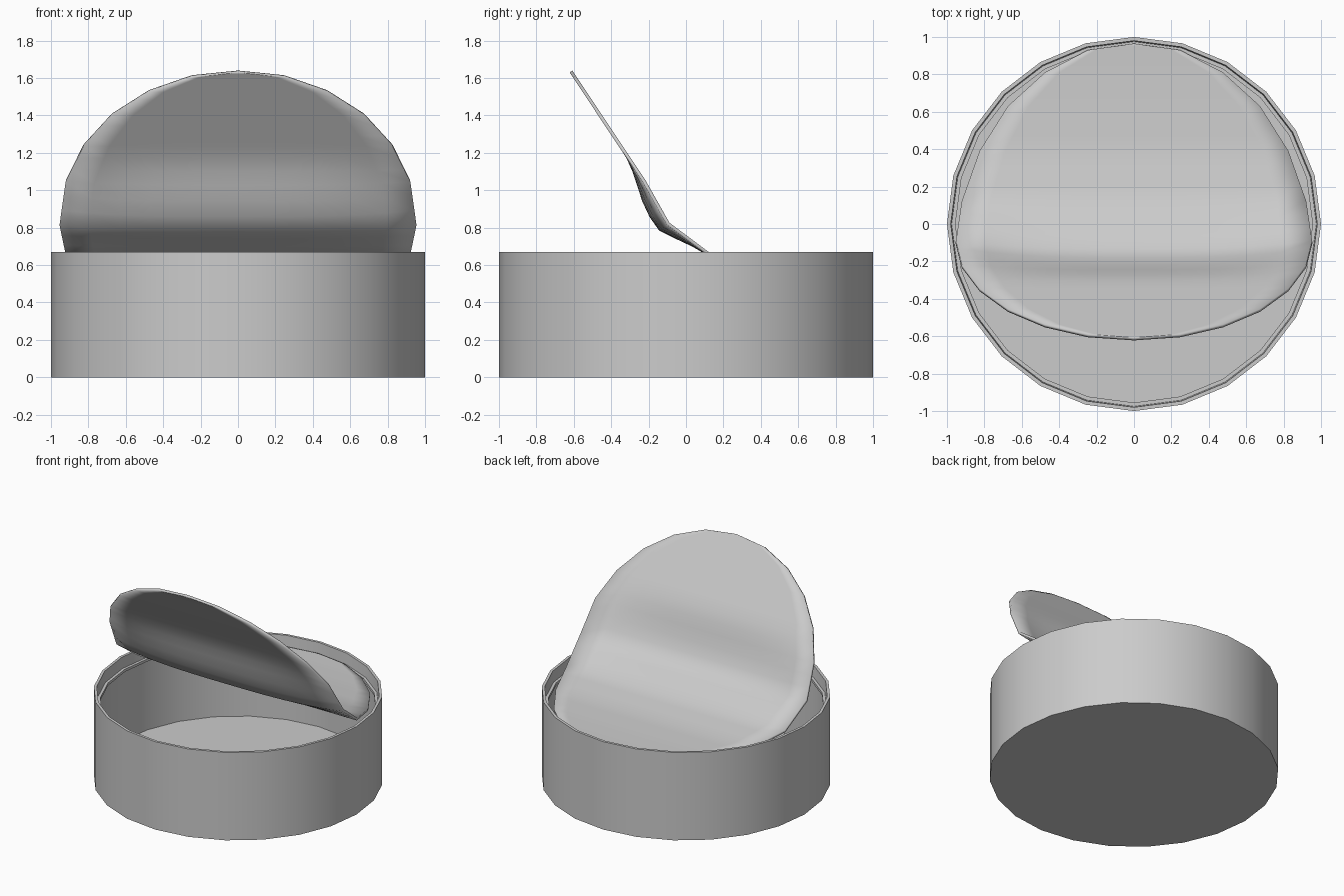
import bpy, bmesh
from math import sin, cos, pi

if "Cube" in bpy.data.objects:
    bpy.data.objects.remove(bpy.data.objects["Cube"])

SIDES = 24


def make_object(name, verts, faces):
    me = bpy.data.meshes.new(name)
    me.from_pydata(verts, [], faces)
    bm = bmesh.new()
    bm.from_mesh(me)
    bmesh.ops.remove_doubles(bm, verts=bm.verts, dist=1e-5)
    bmesh.ops.recalc_face_normals(bm, faces=bm.faces)
    bm.to_mesh(me)
    bm.free()
    ob = bpy.data.objects.new(name, me)
    bpy.context.collection.objects.link(ob)
    return ob


def shade(ob):
    bpy.ops.object.select_all(action='DESELECT')
    ob.select_set(True)
    bpy.context.view_layer.objects.active = ob
    bpy.ops.object.shade_smooth_by_angle(angle=0.52)


def lathe(name, profile):
    n = len(profile)
    verts = [(r * sin(2 * pi * i / SIDES), r * cos(2 * pi * i / SIDES), z)
             for i in range(SIDES) for r, z in profile]
    faces = [(i * n + j, (i + 1) % SIDES * n + j,
              (i + 1) % SIDES * n + j + 1, i * n + j + 1)
             for i in range(SIDES) for j in range(n - 1)]
    return make_object(name, verts, faces)


# Can body: outer wall, rim, inner ledge where the lid was torn, floor
body = lathe("can_body", [
    (0, 0), (1, 0), (1, .67), (.98, .67), (.975, .585), (.955, .585),
    (.955, .565), (.975, .565), (.975, .03), (0, .03)])
shade(body)

# Peeled lid: a 24-sided disc bent along its length (y, z per rim vertex)
bend = [(-.615, 1.635), (-.598, 1.61), (-.545, 1.53), (-.462, 1.405),
        (-.352, 1.24), (-.225, 1.05), (-.095, .82), (.12, .66), (.39, .605),
        (.63, .59), (.81, .585), (.93, .585), (.965, .585)]
LID_R, SUB, COLS = .953, 3, 12
rows = (len(bend) - 1) * SUB + 1
verts = []
for i in range(rows):
    s = i / SUB
    k = min(int(s), len(bend) - 2)
    f = s - k
    y, z = [a + (b - a) * f for a, b in zip(bend[k], bend[k + 1])]
    half = LID_R * ((1 - f) * sin(k * pi / 12) + f * sin((k + 1) * pi / 12))
    # dent pressed toward the front at the bend
    t = (s - 4.2) / 2.9
    dent = .06 * sin(pi * t) ** 2 if 0 < t < 1 else 0
    for j in range(COLS + 1):
        u = 2 * j / COLS - 1
        d = dent * (1 - abs(u) ** 3)
        verts.append((half * u, y - .82 * d, z - .57 * d))
w = COLS + 1
faces = [(i * w + j, i * w + j + 1, (i + 1) * w + j + 1, (i + 1) * w + j)
         for i in range(rows - 1) for j in range(COLS)]
# drop collapsed quads at the two tips to triangles
clean = []
for fc in faces:
    seen = {}
    for v in fc:
        seen.setdefault(tuple(round(c, 5) for c in verts[v]), v)
    if len(seen) > 2:
        clean.append(tuple(seen.values()))
lid = make_object("peeled_lid", verts, clean)
solid = lid.modifiers.new("thickness", 'SOLIDIFY')
solid.thickness = .018
solid.offset = 0
shade(lid)
